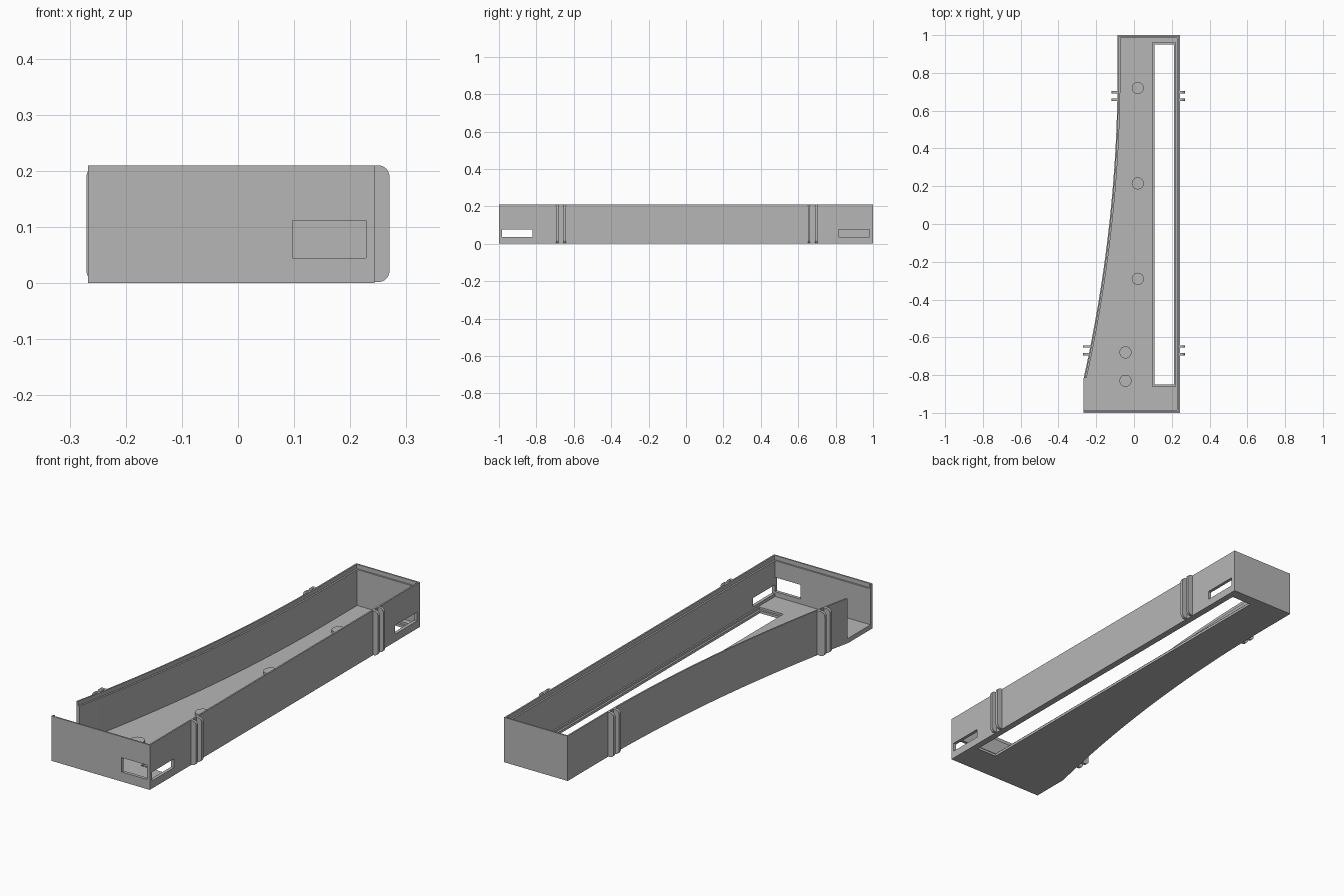
import bpy, bmesh, math
from mathutils import Vector

old = bpy.data.objects.get("Cube")
if old:
    bpy.data.objects.remove(old, do_unlink=True)

grey = bpy.data.materials.new("plain_grey")
grey.use_nodes = True
grey.diffuse_color = (0.47, 0.47, 0.47, 1)
grey.node_tree.nodes["Principled BSDF"].inputs["Base Color"].default_value = (0.47, 0.47, 0.47, 1)

HEIGHT, FLOOR, WALL, LIP = 0.21, 0.022, 0.015, 0.007
RIGHT, BEND_START, BEND_END = 0.243, 0.8, -0.82


def side_x(y):
    """Curved side of the tray."""
    y = max(min(y, BEND_START), BEND_END)
    return -0.087 - 0.0687 * (BEND_START - y) ** 2


def make(name, bm):
    bmesh.ops.recalc_face_normals(bm, faces=bm.faces)
    mesh = bpy.data.meshes.new(name)
    bm.to_mesh(mesh)
    bm.free()
    mesh.materials.append(grey)
    ob = bpy.data.objects.new(name, mesh)
    bpy.context.collection.objects.link(ob)
    return ob


def prism(name, points, depth):
    """Extrude a flat polygon along a vector."""
    bm = bmesh.new()
    face = bm.faces.new([bm.verts.new(p) for p in points])
    new = bmesh.ops.extrude_face_region(bm, geom=[face])["geom"]
    bmesh.ops.translate(bm, vec=depth, verts=[g for g in new if isinstance(g, bmesh.types.BMVert)])
    return make(name, bm)


def box(name, x0, x1, y0, y1, z0, z1):
    return prism(name, [(x0, y0, z0), (x1, y0, z0), (x1, y1, z0), (x0, y1, z0)], (0, 0, z1 - z0))


def inset(points, d):
    """Shrink a counter-clockwise outline by d with mitred corners."""
    result = []
    for i, p in enumerate(points):
        a = (p - points[i - 1]).normalized()
        b = (points[(i + 1) % len(points)] - p).normalized()
        na, nb = Vector((-a.y, a.x)), Vector((-b.y, b.x))
        result.append(p + (na + nb) * d / (1 + na.dot(nb)))
    return result


def outline_prism(name, d, z0, z1):
    return prism(name, [(p.x, p.y, z0) for p in inset(outline, d)], (0, 0, z1 - z0))


# Tray footprint
outline = [Vector(p) for p in ((side_x(-1), -1), (RIGHT, -1), (RIGHT, 1), (side_x(1), 1))]
steps = 28
for i in range(steps + 1):
    y = BEND_START + (BEND_END - BEND_START) * i / steps
    outline.append(Vector((side_x(y), y)))

tray = outline_prism("tray", 0, 0, HEIGHT)

# Hollow, lid ledge, floor slot, windows and open side
cutters = [
    outline_prism("hollow", WALL, FLOOR, 0.3),
    outline_prism("lid_ledge", LIP, 0.19, 0.3),
    box("floor_slot", 0.108, 0.212, -0.85, 0.95, -0.1, 0.1),
    box("slot_recess", 0.098, 0.221, -0.86, 0.96, 0.012, 0.1),
    box("front_window", 0.097, 0.228, -1.1, -0.95, 0.045, 0.112),
    box("side_window_front", 0.2, 0.3, -0.984, -0.82, 0.036, 0.077),
    box("side_window_back", 0.2, 0.3, 0.815, 0.98, 0.036, 0.077),
    box("side_opening", -0.3, -0.24, -0.985, -0.815, FLOOR, 0.3),
]
for cutter in cutters:
    mod = tray.modifiers.new(cutter.name, "BOOLEAN")
    mod.operation, mod.solver, mod.object = "DIFFERENCE", "EXACT", cutter
bpy.context.view_layer.update()
solid = tray.evaluated_get(bpy.context.evaluated_depsgraph_get())
mesh = bpy.data.meshes.new_from_object(solid)
tray.modifiers.clear()
tray.data = mesh
for cutter in cutters:
    bpy.data.objects.remove(cutter, do_unlink=True)

# Low round pads on the floor
for i, (x, y) in enumerate([(0.02, 0.72), (0.02, 0.215), (0.02, -0.29), (-0.045, -0.68), (-0.045, -0.83)]):
    bm = bmesh.new()
    bmesh.ops.create_cone(bm, cap_ends=True, segments=32, radius1=0.032, radius2=0.032, depth=0.018)
    bmesh.ops.translate(bm, vec=(x, y, FLOOR + 0.004), verts=bm.verts)
    pad = make(f"floor_pad_{i + 1}", bm)
    for poly in pad.data.polygons:
        poly.use_smooth = abs(poly.normal.z) < 0.5


def rib(name, base, tip, y):
    """Upright rib with rounded outer corners."""
    sign = math.copysign(1, tip - base)
    r = min(0.02, abs(tip - base) * 0.7)
    pts = [(base, y, 0.002)]
    for zc, start in ((0.002 + r, -90), (HEIGHT - r, 0)):
        for k in range(7):
            a = math.radians(start + 15 * k)
            pts.append((tip - sign * r * (1 - math.cos(a)), y, zc + r * math.sin(a)))
    pts.append((base, y, HEIGHT))
    prism(name, pts, (0, 0.013, 0))


# Paired ribs on both long sides
for label, start in (("front", -0.695), ("back", 0.651)):
    for n in range(2):
        y = start + 0.04 * n
        rib(f"left_rib_{label}_{n + 1}", RIGHT - 0.005, 0.27, y)
        tip = -0.27 if label == "front" else -0.118
        rib(f"right_rib_{label}_{n + 1}", side_x(y) + 0.005, tip, y)
